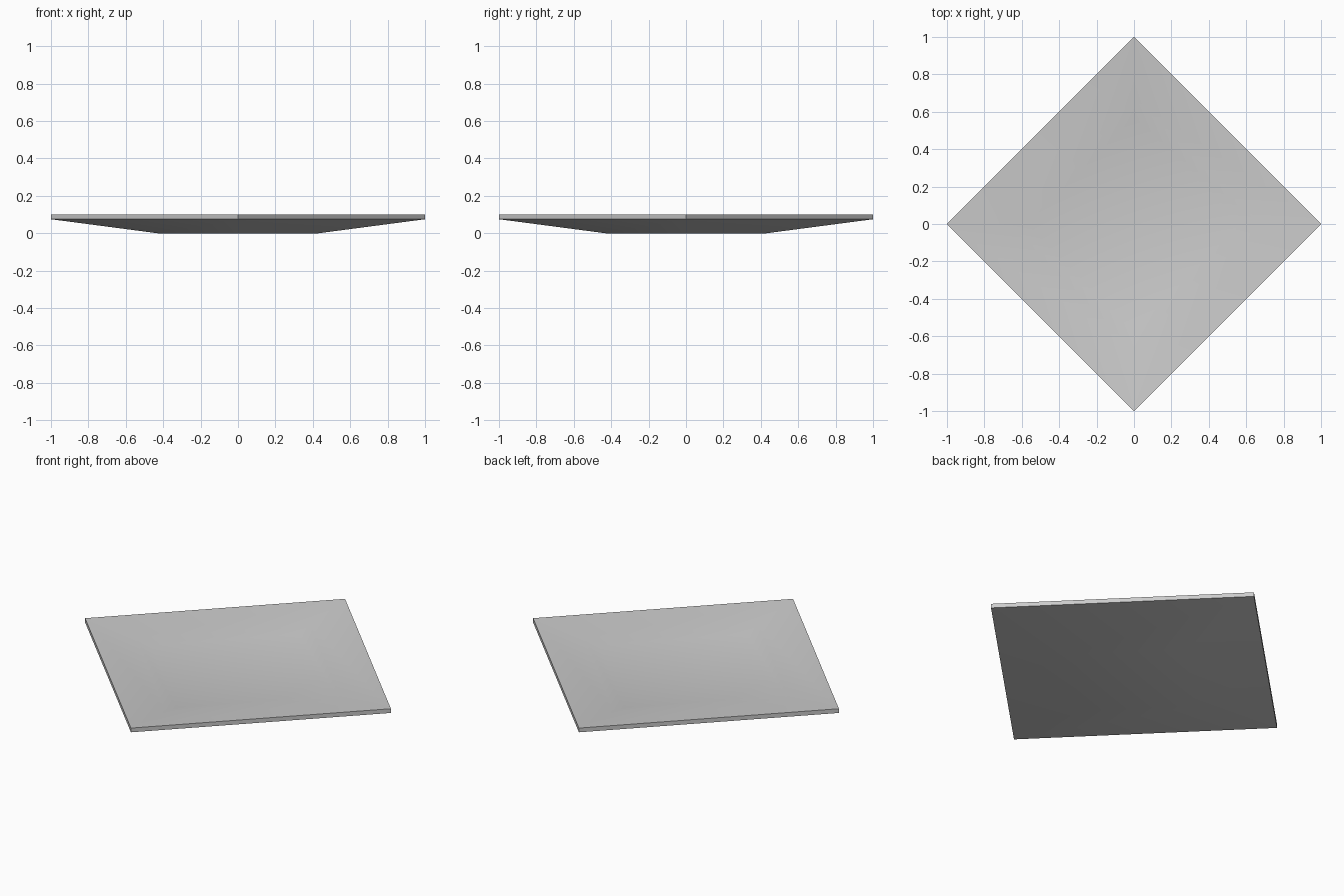
import bpy
import bmesh
import math

cube = bpy.data.objects.get("Cube")
if cube:
    bpy.data.objects.remove(cube, do_unlink=True)

# Single plain grey finish
grey = bpy.data.materials.new("plain_grey")
grey.use_nodes = True
colour = (0.6, 0.6, 0.6, 1.0)
grey.diffuse_color = colour
grey.node_tree.nodes["Principled BSDF"].inputs["Base Color"].default_value = colour

# Half section as (corner radius, height): underside, rim edge, sloping rim, well
profile = [(0.43, 0.0), (1.0, 0.075), (1.0, 0.10), (0.67, 0.072), (0.57, 0.056)]
SIDES = 4

bm = bmesh.new()
rings = []
for radius, height in profile:
    angles = [math.tau * i / SIDES for i in range(SIDES)]
    rings.append([bm.verts.new((radius * math.cos(a), radius * math.sin(a), height))
                  for a in angles])

# Sloping bands between neighbouring rings
for low, high in zip(rings, rings[1:]):
    for i in range(SIDES):
        j = (i + 1) % SIDES
        bm.faces.new((low[i], low[j], high[j], high[i]))

# Flat foot and well floor
bm.faces.new(list(reversed(rings[0])))
bm.faces.new(rings[-1])
bmesh.ops.recalc_face_normals(bm, faces=bm.faces)

mesh = bpy.data.meshes.new("square_plate")
bm.to_mesh(mesh)
bm.free()
mesh.materials.append(grey)
plate = bpy.data.objects.new("square_plate", mesh)
bpy.context.collection.objects.link(plate)

# Soft slopes with a crisp outer edge
bpy.ops.object.select_all(action="DESELECT")
plate.select_set(True)
bpy.context.view_layer.objects.active = plate
bpy.ops.object.shade_smooth_by_angle(angle=math.radians(30))
